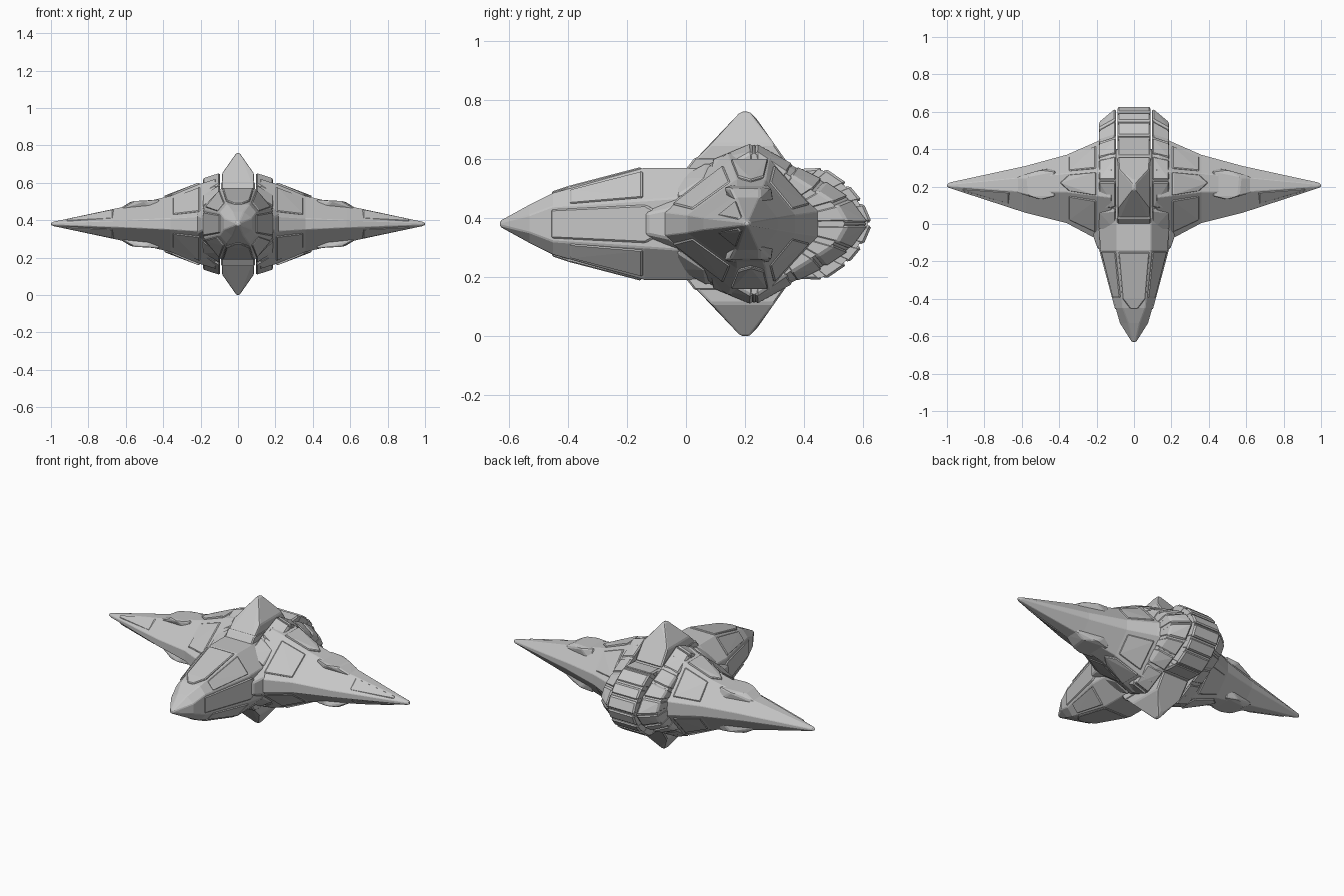
import bpy, bmesh
from mathutils import Vector

if "Cube" in bpy.data.objects:
    bpy.data.objects.remove(bpy.data.objects["Cube"])

Z0 = 0.38  # the ship is symmetric about this height

grey = bpy.data.materials.new("hull grey")
grey.diffuse_color = (0.56, 0.56, 0.56, 1)
grey.use_nodes = True
grey.node_tree.nodes["Principled BSDF"].inputs["Base Color"].default_value = grey.diffuse_color


def finish(name, bm, mirror=(), bevel=0.006):
    """Turn a bmesh into a flat shaded, mirrored, bevelled object."""
    bmesh.ops.recalc_face_normals(bm, faces=bm.faces[:])
    me = bpy.data.meshes.new(name)
    bm.to_mesh(me)
    bm.free()
    me.materials.append(grey)
    ob = bpy.data.objects.new(name, me)
    ob.location.z = Z0
    bpy.context.collection.objects.link(ob)
    if bevel:
        b = ob.modifiers.new("bevel", 'BEVEL')
        b.width = bevel
        b.segments = 1
        b.angle_limit = 0.35
    if mirror:
        m = ob.modifiers.new("mirror", 'MIRROR')
        m.use_axis = ["x" in mirror, False, "z" in mirror]
        m.use_mirror_merge = False
    return ob


def hull(name, pts, mirror="xz", bevel=0.006):
    bm = bmesh.new()
    for p in pts:
        bm.verts.new(p)
    r = bmesh.ops.convex_hull(bm, input=bm.verts[:])
    loose = [v for v in bm.verts if not v.link_faces]
    bmesh.ops.delete(bm, geom=loose, context='VERTS')
    bmesh.ops.dissolve_limit(bm, angle_limit=0.02, verts=bm.verts[:], edges=bm.edges[:])
    return finish(name, bm, mirror, bevel)


def loft(name, rings, mirror="", bevel=0.006):
    bm = bmesh.new()
    vs = [[bm.verts.new(p) for p in r] for r in rings]
    n = len(rings[0])
    for a, b in zip(vs, vs[1:]):
        for i in range(n):
            j = (i + 1) % n
            bm.faces.new((a[i], a[j], b[j], b[i]))
    bm.faces.new(vs[0])
    bm.faces.new(vs[-1])
    return finish(name, bm, mirror, bevel)


def plate(name, corners, thick=0.03, rise=0.008, mirror="xz"):
    """Raised armour panel lying on a surface given by its corners."""
    c = [Vector(p) for p in corners]
    n = (c[1] - c[0]).cross(c[2] - c[0]).normalized()
    if n.z < 0:
        n = -n
    mid = sum(c, Vector()) / len(c)
    top = [mid + (p - mid) * 0.94 + n * rise for p in c]
    return hull(name, top + [p - n * thick for p in c], mirror, 0.004)


def armour(name, x0, x1, inner, outer, mirror):
    """Row of separate blocks following a profile from inner to outer side."""
    for k in range(len(inner) - 1):
        pts = []
        for x, prof in ((x0, inner), (x1, outer)):
            a, b = Vector(prof[k]), Vector(prof[k + 1])
            gap = min(0.006 / (b - a).length, 0.2)
            for p in (a.lerp(b, gap), b.lerp(a, gap)):
                q = Vector((0.25, 0)).lerp(p, 0.6)
                pts += [(x, p.x, p.y), (x, q.x, q.y)]
        hull(f"{name}_{k + 1}", pts, mirror, 0.008)
    core = []
    for x, prof in ((x0, inner), (x1, outer)):
        for p in prof:
            q = Vector((0.25, 0)).lerp(Vector(p), 0.96)
            core += [(x * 0.985, q.x, q.y), (x * 0.985, q.x, -q.y)]
    hull(name + "_core", core, mirror.replace("z", ""), 0)


# Fuselage: octagonal sections along y (y, side width, side height, top width, top height)
secs = [(-0.63, .012, .005, .008, .01), (-0.53, .075, .03, .03, .065),
        (-0.45, .098, .06, .06, .105), (-0.14, .180, .08, .09, .19),
        (0.0, .188, .09, .09, .19), (0.40, .18, .08, .088, .18)]
loft("fuselage", [[(sx * w, y, sz * h) for sx, sz, w, h in (
    (1, -1, a, b), (1, 1, a, b), (1, 1, c, d), (-1, 1, c, d),
    (-1, 1, a, b), (-1, -1, a, b), (-1, -1, c, d), (1, -1, c, d))]
    for y, a, b, c, d in secs])

# Nose panels: spine, shoulder and flank
plate("nose_spine_panel", [(-.088, -.14, .188), (.088, -.14, .188), (.066, -.40, .12),
                           (.02, -.46, .10), (-.02, -.46, .10), (-.066, -.40, .12)], mirror="z")
plate("nose_shoulder_panel", [(.098, -.14, .181), (.175, -.14, .088),
                              (.11, -.40, .066), (.072, -.40, .114)], rise=0.005)
hull("nose_flank_panel", [(x, y, s * z) for s in (1, -1) for x, y, z in (
    (.10, -.46, .05), (.186, -.14, .065), (.192, -.08, .03),
    (.05, -.42, .05), (.12, -.1, .065))], "x")

# Dorsal and ventral fins
hull("fin", [(sx * x, y, z) for sx in (1, -1) for x, y, z in (
    (.088, 0.0, .185), (.088, .36, .185), (.085, .085, .27), (.085, .30, .27),
    (.008, .185, .38), (.008, .215, .38), (.008, .24, .355))], "z")
hull("fin_front_block", [(sx * x, y, z) for sx in (1, -1) for x, y, z in (
    (.09, -.02, .16), (.09, .03, .225), (.09, .20, .225), (.09, .2, .1))], "z")

# Segmented armour: centre row and side pods
centre = [(.36, .185), (.47, .19), (.55, .135), (.60, .075), (.632, .0)]
armour("tail_block", -.088, .088, centre, centre, "z")
inner = [(-.04, .15), (.08, .215), (.23, .278), (.37, .2), (.47, .15), (.56, .09), (.625, .0)]
outer = [(-.04, .09), (.07, .16), (.23, .25), (.35, .17), (.44, .115), (.51, .07), (.55, .0)]
armour("pod_block", .098, .188, inner, outer, "xz")

# Wings: hexagonal sections along x (x, front y, rear y, ridge front, ridge rear, edge z, ridge z)
wing = [(.12, -.12, .48, .14, .29, .05, .24), (.20, -.08, .44, .15, .28, .04, .215),
        (.36, .005, .37, .17, .27, .03, .15), (.58, .06, .31, .17, .25, .02, .098),
        (.985, .192, .222, .2, .212, .005, .012), (1.0, .2, .212, .203, .209, .003, .006)]
loft("wing", [[(x, yf, -e), (x, yf, e), (x, ra, t), (x, rb, t),
               (x, yr, e), (x, yr, -e), (x, rb, -t), (x, ra, -t)]
              for x, yf, yr, ra, rb, e, t in wing], "x")

# Raised wing blocks near mid span
hull("wing_mid_block", [(.42, .15, .13), (.42, .28, .13), (.50, .13, .122), (.56, .15, .122),
                        (.57, .25, .12), (.50, .29, .118), (.64, .17, .078), (.64, .25, .078),
                        (.42, .15, .05), (.42, .30, .05), (.64, .2, .03)])
# Arrow shaped wing root armour and edge strips
plate("wing_root_panel", [(.20, .15, .217), (.20, .28, .217), (.35, .265, .153),
                          (.40, .22, .14), (.35, .175, .153)])
plate("wing_front_panel", [(.20, -.05, .063), (.20, .13, .200), (.35, .155, .142), (.35, .02, .045)], rise=0.005)
plate("wing_rear_panel", [(.20, .42, .062), (.20, .295, .200), (.35, .28, .142), (.35, .36, .045)], rise=0.005)
plate("wing_outer_panel", [(.66, .105, .026), (.66, .17, .078), (.92, .19, .024), (.92, .178, .012)], rise=0.004)

# Small flank blocks where the wing meets the nose
hull("wing_root_cheek", [(x, y, s * z) for s in (1, -1) for x, y, z in (
    (.15, -.16, .05), (.195, -.13, .035), (.22, -.06, .05), (.2, .0, .09), (.15, .0, .1))], "x")
